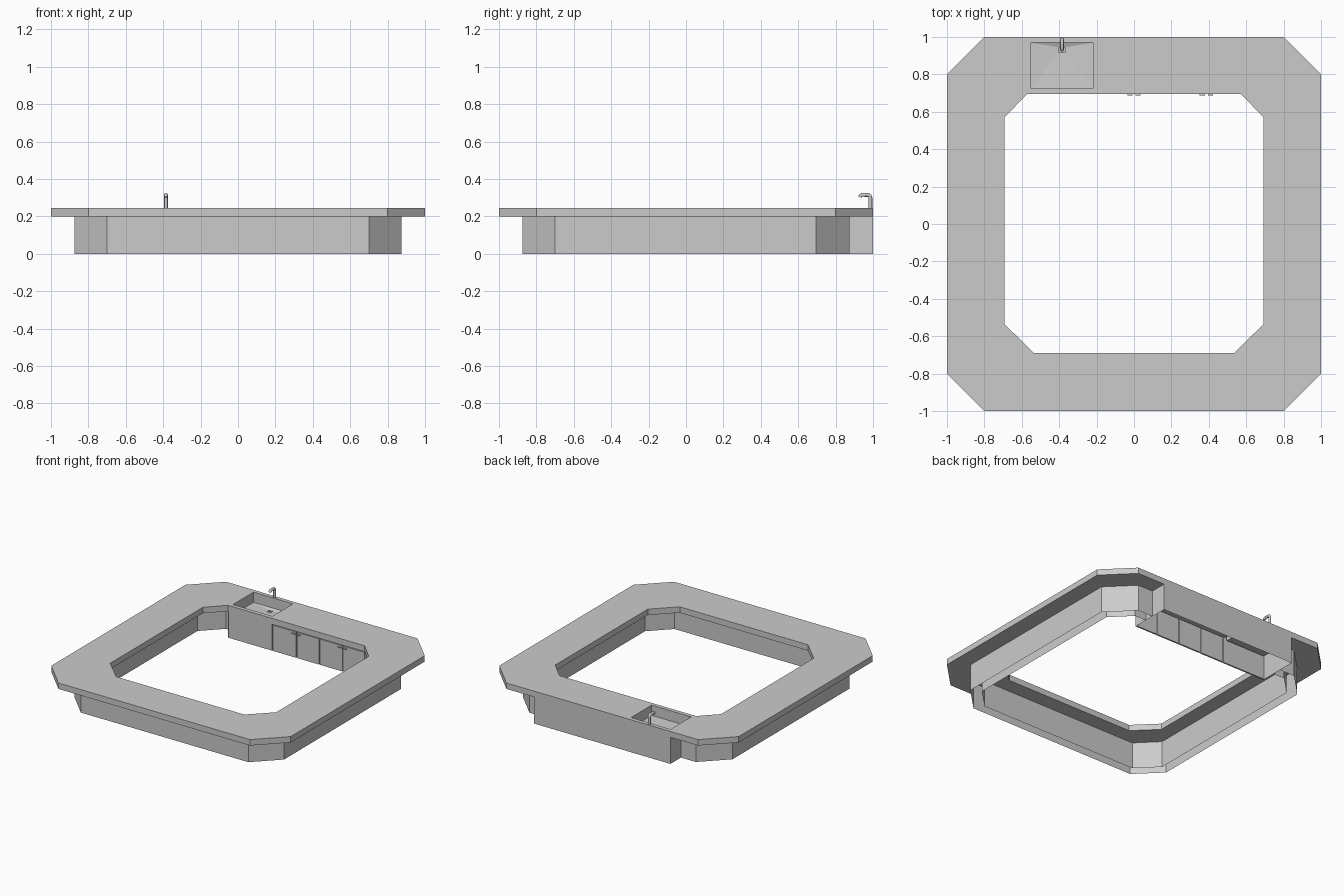
import bpy, bmesh
from math import sin, cos, pi

if "Cube" in bpy.data.objects:
    bpy.data.objects.remove(bpy.data.objects["Cube"])

Z_UNDER, Z_TOP = 0.20, 0.245
SEAM = 0.57          # half width of the separate sink unit


def make(name, verts, faces):
    bm = bmesh.new()
    vs = [bm.verts.new(v) for v in verts]
    for f in faces:
        bm.faces.new([vs[i] for i in f])
    bmesh.ops.remove_doubles(bm, verts=bm.verts, dist=1e-5)
    bmesh.ops.recalc_face_normals(bm, faces=bm.faces)
    me = bpy.data.meshes.new(name)
    bm.to_mesh(me)
    bm.free()
    ob = bpy.data.objects.new(name, me)
    bpy.context.collection.objects.link(ob)
    return ob


def mirrored(half):
    return half + [(-x, y) for x, y in reversed(half)]


def wall(name, path, z0, z1):
    n = len(path)
    verts = [(x, y, z) for z in (z0, z1) for x, y in path]
    return make(name, verts, [(i, i + 1, n + i + 1, n + i) for i in range(n - 1)])


def box(name, lo, hi):
    verts = [(x, y, z) for z in (lo[2], hi[2]) for y in (lo[1], hi[1]) for x in (lo[0], hi[0])]
    return make(name, verts, [(0, 2, 3, 1), (4, 5, 7, 6), (0, 1, 5, 4),
                              (2, 6, 7, 3), (0, 4, 6, 2), (1, 3, 7, 5)])


# C-shaped worktop
outer = mirrored([(SEAM, 1), (0.8, 1), (1, 0.8), (1, -0.8), (0.8, -1)])
inner = mirrored([(SEAM, 0.695), (SEAM + .001, 0.695), (0.693, 0.57), (0.693, -0.535), (0.535, -0.69)])
n = len(outer)
verts = [(x, y, z) for z in (Z_UNDER, Z_TOP) for loop in (outer, inner) for x, y in loop]
faces = [(0, n, 3 * n, 2 * n), (n - 1, 2 * n - 1, 4 * n - 1, 3 * n - 1)]
for i in range(n - 1):
    j = i + 1
    faces += [(i, j, n + j, n + i), (2 * n + i, 2 * n + j, 3 * n + j, 3 * n + i),
              (i, j, 2 * n + j, 2 * n + i), (n + i, n + j, 3 * n + j, 3 * n + i)]
make("worktop", verts, faces)

# base: two thin walls, open underneath
wall("base_outer_wall", mirrored([(SEAM, .875), (.695, .875), (.875, .695), (.875, -.7), (.7, -.875)]), 0, Z_UNDER)
wall("base_inner_wall", mirrored([(SEAM, .805), (.665, .805), (.805, .665), (.805, -.66), (.66, -.805)]), 0, Z_UNDER)

# sink unit: back and side panels
Y0 = 0.695
wall("sink_unit_panels", [(-SEAM, Y0), (-SEAM, 1), (SEAM, 1), (SEAM, Y0)], 0, Z_TOP)
wall("sink_unit_front_edge", [(-SEAM, Y0), (SEAM, Y0)], Z_UNDER, Z_TOP)


def rect(x0, x1, y0, y1, z):
    return [(x0, y0, z), (x1, y0, z), (x1, y1, z), (x0, y1, z)]


def bands(count):
    return [(4 * k + i, 4 * k + (i + 1) % 4, 4 * k + 4 + (i + 1) % 4, 4 * k + 4 + i)
            for k in range(count) for i in range(4)]


SINK = (-0.55, -0.22, 0.725, 0.97)
make("sink_unit_top", rect(-SEAM, SEAM, Y0, 1, Z_TOP) + rect(*SINK, Z_TOP), bands(1))
make("sink_unit_underside", rect(-SEAM, SEAM, Y0, 1, Z_UNDER) + rect(*SINK, Z_UNDER), bands(1))

# basin sloping towards a small drain
make("sink_basin", rect(*SINK, Z_TOP) + rect(*SINK, 0.168) + rect(-.4, -.37, .918, .945, .158)
     + rect(-.4, -.37, .918, .945, .148), bands(3) + [(12, 13, 14, 15)])

# cabinet fronts with narrow gaps, and bar handles
edges = [-SEAM, -0.2, 0.0, 0.193, 0.387, SEAM]
for k, (a, b) in enumerate(zip(edges, edges[1:])):
    box(f"cabinet_front_{k}", (a + .003, Y0 + .002, 0), (b - .003, Y0 + .014, .194 if k else Z_UNDER))
for k, x in enumerate((-0.022, 0.022, 0.365, 0.409)):
    box(f"handle_{k}", (x - .014, Y0 - .008, .176), (x + .014, Y0 + .003, .182))

# tap: round tube with a bent neck
path = [(.986, Z_TOP), (.986, .297)]
path += [(.970 + .016 * cos(t * pi / 8), .299 + .016 * sin(t * pi / 8)) for t in range(5)]
path += [(.940, .315), (.933, .311), (.931, .303)]
curve = bpy.data.curves.new("tap", 'CURVE')
curve.dimensions = '3D'
curve.bevel_depth = 0.010
curve.bevel_resolution = 2
curve.use_fill_caps = True
sp = curve.splines.new('POLY')
sp.points.add(len(path) - 1)
for p, (y, z) in zip(sp.points, path):
    p.co = (-0.385, y, z, 1)
tap = bpy.data.objects.new("tap", curve)
bpy.context.collection.objects.link(tap)
